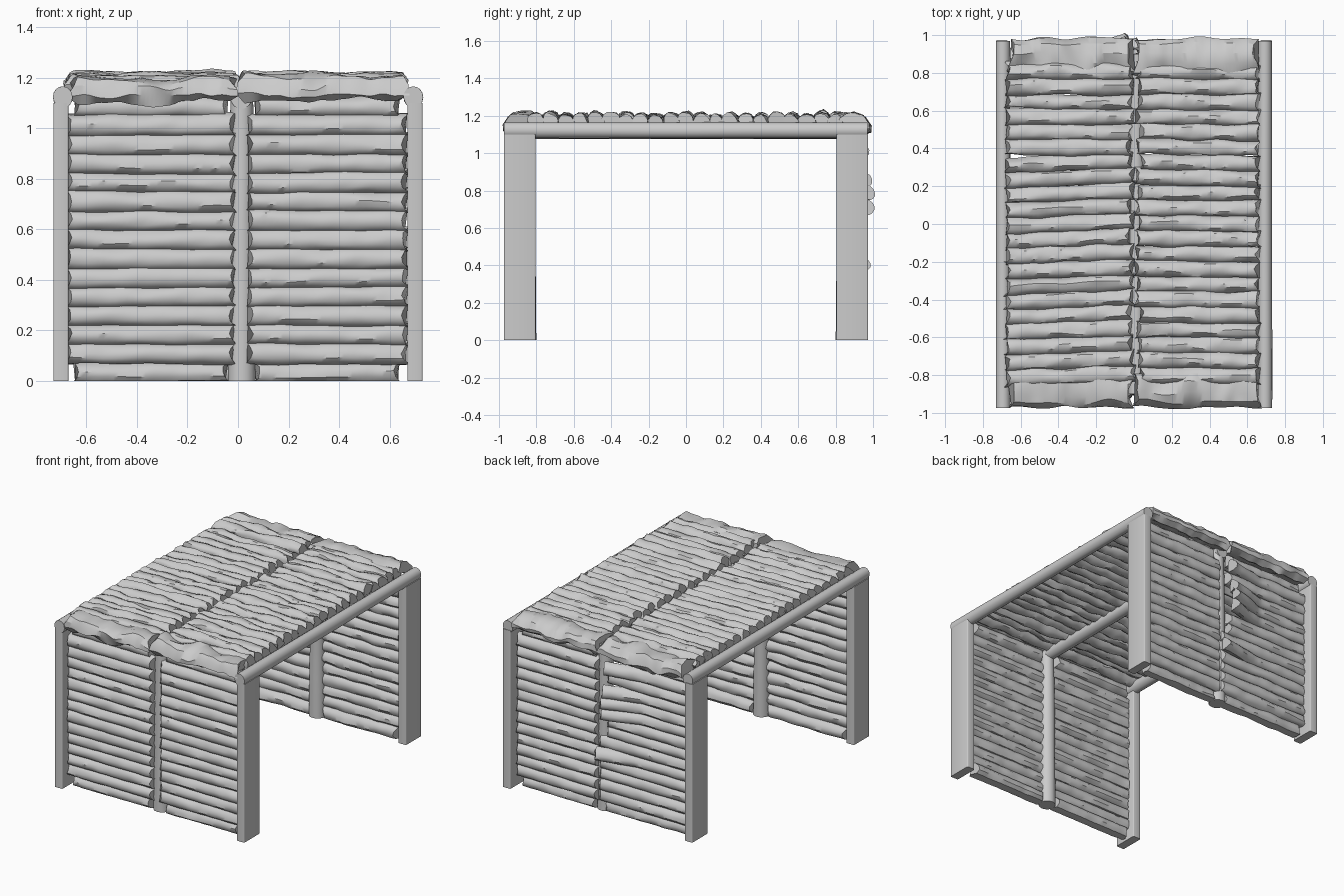
import bpy, bmesh, math, random
from mathutils import Vector, noise

if "Cube" in bpy.data.objects:
    bpy.data.objects.remove(bpy.data.objects["Cube"])

random.seed(4)
X, Y, Z = Vector((1, 0, 0)), Vector((0, 1, 0)), Vector((0, 0, 1))


def finish(name, bm, angle=40):
    bmesh.ops.recalc_face_normals(bm, faces=bm.faces)
    me = bpy.data.meshes.new(name)
    bm.to_mesh(me)
    bm.free()
    ob = bpy.data.objects.new(name, me)
    bpy.context.collection.objects.link(ob)
    bpy.ops.object.select_all(action='DESELECT')
    bpy.context.view_layer.objects.active = ob
    ob.select_set(True)
    bpy.ops.object.shade_smooth_by_angle(angle=math.radians(angle))
    return ob


# Section of a split log: (across, outward), fuller towards the lower edge
SLAT = [(-.044, .012), (-.036, .030), (-.020, .042), (.000, .043), (.020, .034), (.036, .016),
        (.043, -.006), (.032, -.027), (.012, -.041), (-.012, -.042), (-.034, -.026)]
# Section of the broad rough slabs that finish the roof ends
SLAB = [(-.085, -.035), (-.080, .000), (-.055, .032), (-.01, .045), (.035, .042),
        (.08, .03), (.09, .0), (.05, -.02), (0, -.03), (-.045, -.055)]


def slat(bm, a, b, across, out, section=SLAT, rough=.007, ragged=.004, jut=0, segs=28):
    """Loft a wavering log section from a to b; its edges run past its middle at the ends."""
    seed = Vector((random.uniform(0, 90), random.uniform(0, 90), 0))
    d = (b - a).normalized()
    size = random.uniform(.97, 1.1)
    wide = max(abs(u) for u, v in section)
    rings = []
    for i in range(segs + 1):
        t = i / segs
        ring = []
        for k, (u, v) in enumerate(section):
            n = noise.noise(seed + Vector((t * 4, k * .35, 0)))
            n2 = noise.noise(seed + Vector((t * 9, k * .5, 7)))
            p = a.lerp(b, t)
            p = p + across * (u * size + rough * n)
            p = p + out * (v * size + rough * (n + .6 * n2) + jut * max(0, t - .6) / .4)
            if i in (0, segs):
                cusp = .026 * (u / wide) ** 2 - .012
                p += d * (1 if i else -1) * (cusp + random.uniform(-1, 1) * ragged)
            p.z = max(p.z, 0)
            ring.append(bm.verts.new(p))
        rings.append(ring)
    m = len(section)
    for r, s in zip(rings, rings[1:]):
        for k in range(m):
            bm.faces.new((r[k], r[(k + 1) % m], s[(k + 1) % m], s[k]))
    bm.faces.new(rings[0])
    bm.faces.new(rings[-1])


# Left and right halves meet at a gap over the centre post
HALVES = {"left": (-.67, -.02), "right": (.045, .66)}

# Front and back walls of stacked split logs; bottom and top ones are set back
for side, sy in (("front", -1), ("back", 1)):
    for half, (x0, x1) in HALVES.items():
        bm = bmesh.new()
        for i in range(15):
            z = .036 + i * .0752
            jut, a, e, y = 0, x0, x1, .882
            if i in (0, 14):
                a, e, y = x0 + .03, x1 - .03, .862
            if sy > 0 and half == "left":    # broken logs that stick out at the back
                jut = {5: .06, 9: .08, 10: .09, 11: .07, 13: .05}.get(i, 0)
                e += .04 if i < 7 else -.02
            w = random.uniform(-.004, .004)
            slat(bm, Vector((a, sy * y, z + w)), Vector((e, sy * y, z - w)), Z, Y * sy, jut=jut)
        finish(f"{side}_wall_{half}_logs", bm)

# Roof logs, slightly askew
for half, (x0, x1) in HALVES.items():
    bm = bmesh.new()
    for i in range(21):
        y = -.80 + i * .0805
        tilt = .012 if half == "left" and i < 15 else -.004
        w = tilt + random.uniform(-.004, .004)
        zc = 1.165 + random.uniform(-.006, .012)
        e0, e1 = x0, x1 - .005
        if half == "left":
            e1 = x1 + random.uniform(-.01, .025)
        else:
            e0 = x0 - random.uniform(.0, .035)
        slat(bm, Vector((e0, y - w, zc)), Vector((e1, y + w, zc)), Y, Z, rough=.013, ragged=.008)
    finish(f"roof_{half}_logs", bm)

# Rough slabs along the front and back roof edges
for side, sy in (("front", -1), ("back", 1)):
    bm = bmesh.new()
    y = sy * (.885 if sy < 0 else .895)
    for x0, x1, z in ((-.65, -.015, 1.158), (.01, .65, 1.164)):
        slat(bm, Vector((x0, y, z)), Vector((x1, y, z)),
             Y * -sy, Z, SLAB, rough=.026, ragged=.018, segs=40)
    finish(f"{side}_roof_edge_slab", bm, 30)


def box(name, lo, hi, bevel):
    bm = bmesh.new()
    bmesh.ops.create_cube(bm, size=1)
    for v in bm.verts:
        v.co = Vector([(l + h) / 2 + c * (h - l) for l, h, c in zip(lo, hi, v.co)])
    edges = [e for e in bm.edges if abs((e.verts[0].co - e.verts[1].co).z) > .1]
    bmesh.ops.bevel(bm, geom=edges, offset=bevel, segments=3, profile=.5, affect='EDGES')
    return finish(name, bm)


def pole(name, a, b, r0, r1, rx=1, ry=1):
    """Tapered, slightly uneven pole; rx and ry flatten its section."""
    d = (b - a).normalized()
    u = X
    v = d.cross(u)
    bm = bmesh.new()
    rings = []
    for i in range(13):
        t = i / 12
        r = r0 + (r1 - r0) * t
        ring = []
        for k in range(16):
            an = math.tau * k / 16
            f = r * (1 + .05 * noise.noise(Vector((t * 4, math.cos(an), math.sin(an)))))
            ring.append(bm.verts.new(a.lerp(b, t) + u * f * rx * math.cos(an)
                                     + v * f * ry * math.sin(an)))
        rings.append(ring)
    for r, s in zip(rings, rings[1:]):
        for k in range(16):
            bm.faces.new((r[k], r[(k + 1) % 16], s[(k + 1) % 16], s[k]))
    bm.faces.new(rings[0])
    bm.faces.new(rings[-1])
    return finish(name, bm)


# Corner posts
for sx, nx in ((-1, "left"), (1, "right")):
    for sy, ny in ((-1, "front"), (1, "back")):
        xs = sorted((sx * .73, sx * .67))
        ys = sorted((sy * .974, sy * .804))
        box(f"{ny}_{nx}_post", (xs[0], ys[0], 0), (xs[1], ys[1], 1.10), .007)
    # Rounded rails that carry the roof sides
    pole(f"{nx}_roof_rail", Vector((sx * .693, -.974, 1.122)),
         Vector((sx * .693, .970, 1.122)), .043, .042, .9, 1)

# Centre posts and the beam between them
for sy, ny in ((-1, "front"), (1, "back")):
    pole(f"{ny}_centre_post", Vector((.015, sy * .855, 0)),
         Vector((.015, sy * .855, 1.12)), .055, .045)
pole("roof_centre_beam", Vector((.012, -.90, 1.118)), Vector((.012, .90, 1.118)), .042, .042)
